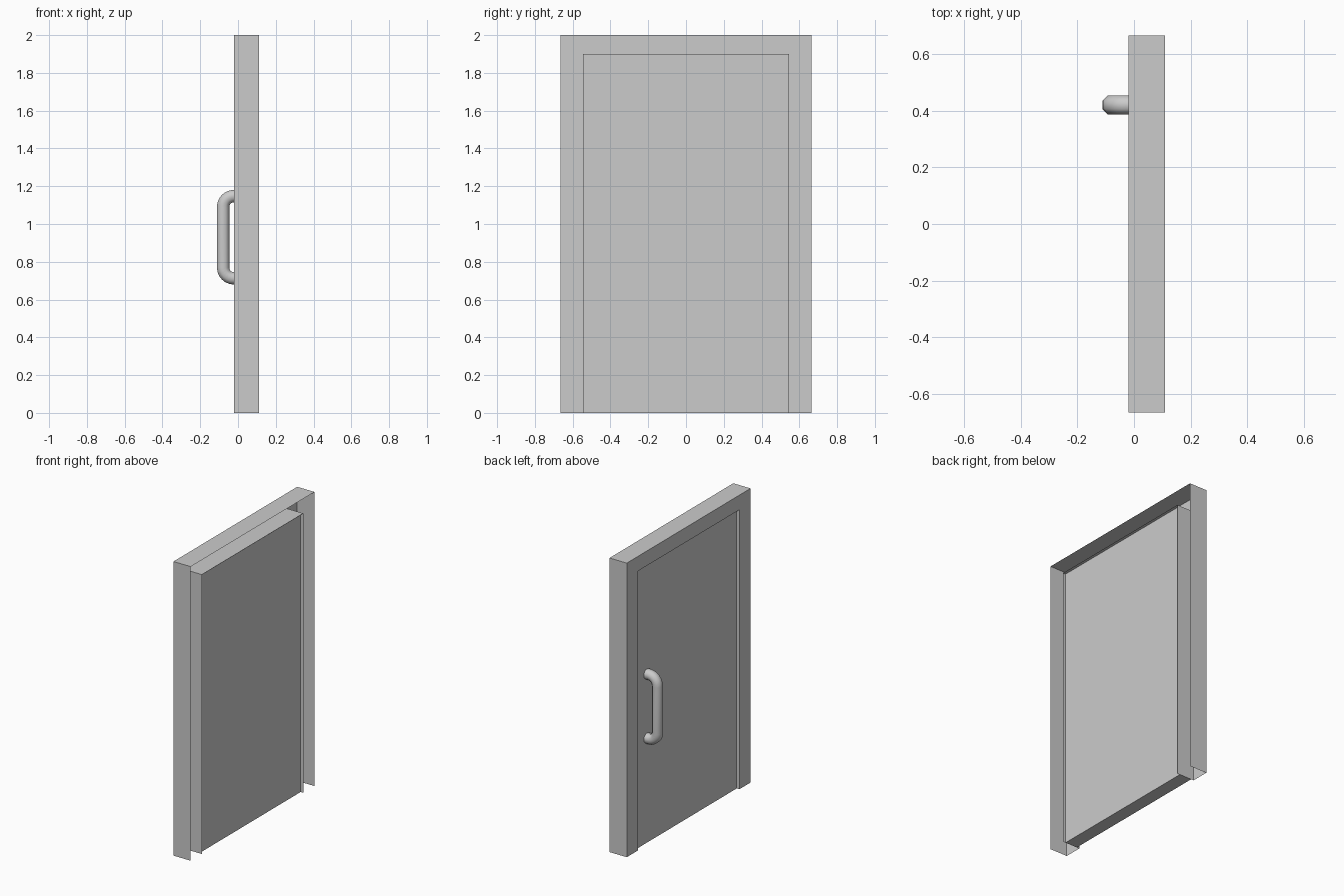
import bpy, bmesh, math
from mathutils import Vector

if "Cube" in bpy.data.objects:
    bpy.data.objects.remove(bpy.data.objects["Cube"])


def finish(name, bm, smooth=False):
    bmesh.ops.recalc_face_normals(bm, faces=bm.faces)
    mesh = bpy.data.meshes.new(name)
    bm.to_mesh(mesh)
    bm.free()
    obj = bpy.data.objects.new(name, mesh)
    bpy.context.collection.objects.link(obj)
    if smooth:
        bpy.context.view_layer.objects.active = obj
        obj.select_set(True)
        bpy.ops.object.shade_smooth_by_angle(angle=math.radians(50))
        obj.select_set(False)
    return obj


def bridge(bm, rings, closed):
    """Skin consecutive rings of points with quads."""
    loops = [[bm.verts.new(p) for p in ring] for ring in rings]
    n = len(loops[0])
    for a, b in zip(loops, loops[1:]):
        for i in range(n if closed else n - 1):
            j = (i + 1) % n
            bm.faces.new((a[i], a[j], b[j], b[i]))
    return loops


FRONT, BACK = -0.02, 0.11          # x extent of the frame
OUT_Y, IN_Y = 0.665, 0.545         # half widths
OUT_Z, IN_Z = 2.0, 1.9             # heights

# Door frame: thin folded channel, open toward +x, run up, across and down
bm = bmesh.new()
profile = [(BACK, OUT_Y, OUT_Z), (FRONT, OUT_Y, OUT_Z),
           (FRONT, IN_Y, IN_Z), (BACK, IN_Y, IN_Z)]
stations = [(-1, 0), (-1, 1), (1, 1), (1, 0)]
bridge(bm, [[(x, sy * y, sz * z) for x, y, z in profile]
            for sy, sz in stations], closed=False)
finish("door_frame", bm)

# Door leaf: slab set back slightly from both frame faces
bm = bmesh.new()
bmesh.ops.create_cube(bm, size=1)
bmesh.ops.scale(bm, vec=(0.09, 2 * IN_Y, IN_Z), verts=bm.verts)
bmesh.ops.translate(bm, vec=(0.045, 0, IN_Z / 2), verts=bm.verts)
finish("door_leaf", bm)

# Pull handle: eight-sided tube along a rounded bracket path
HY, TUBE, BEND = 0.42, 0.0355, 0.058
CX, Z_TOP, Z_LOW = -0.021, 1.09, 0.77
path = [((0.0, Z_TOP + BEND), math.pi / 2)]
for cz, start in ((Z_TOP, math.pi / 2), (Z_LOW, math.pi)):
    for k in range(7):
        a = start + k * math.pi / 12
        path.append(((CX + BEND * math.cos(a), cz + BEND * math.sin(a)), a))
path.append(((0.0, Z_LOW - BEND), 1.5 * math.pi))

rings = []
for (x, z), a in path:
    side = Vector((math.cos(a), 0, math.sin(a)))
    ring = []
    for i in range(8):
        t = (i + 0.5) * math.pi / 4
        ring.append(Vector((x, HY, z)) + TUBE * (math.cos(t) * side
                    + math.sin(t) * Vector((0, 1, 0))))
    rings.append(ring)
bm = bmesh.new()
loops = bridge(bm, rings, closed=True)
bm.faces.new(loops[0])
bm.faces.new(loops[-1])
finish("pull_handle", bm, smooth=True)
